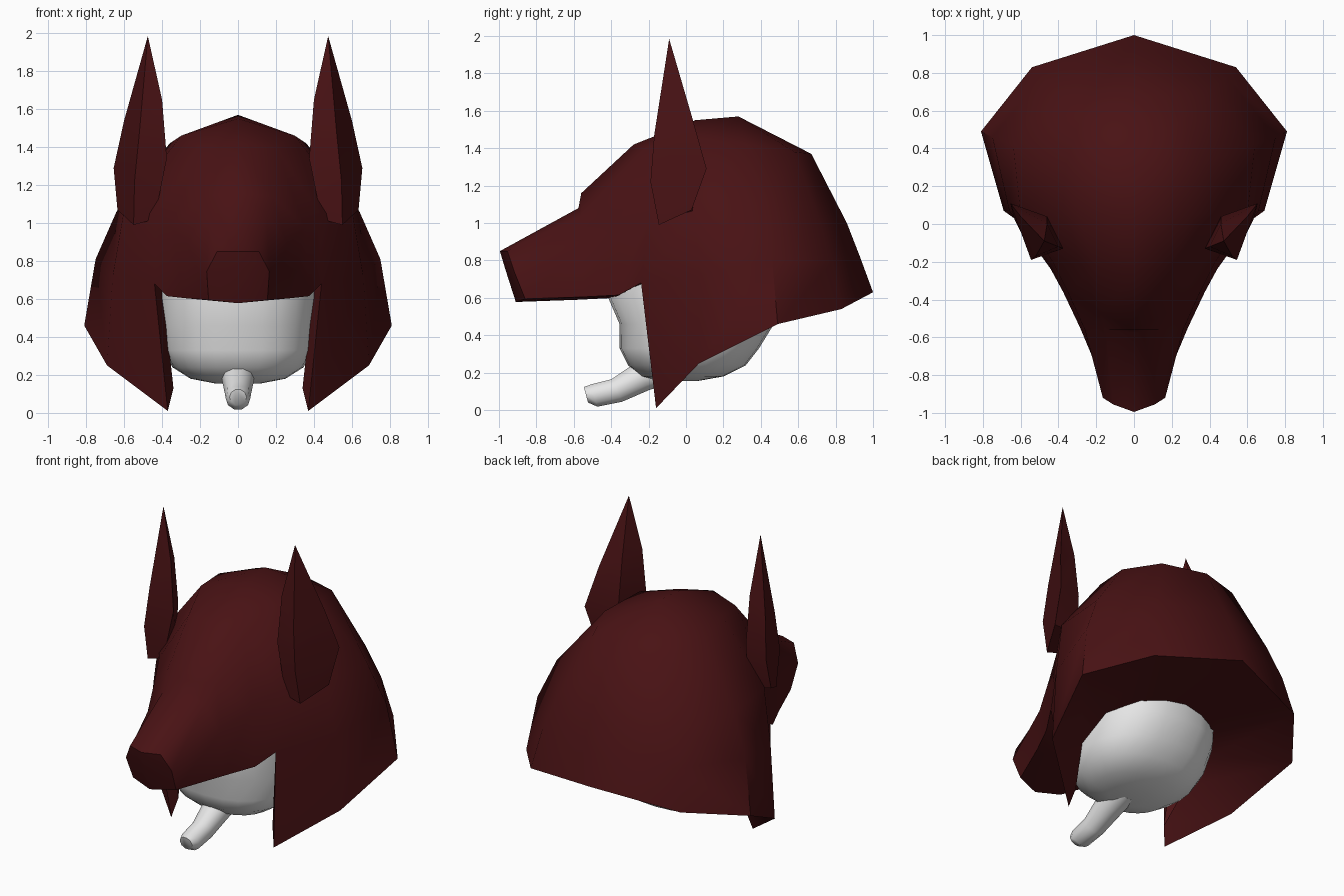
import bpy, bmesh, math
from mathutils import Vector

if "Cube" in bpy.data.objects:
    bpy.data.objects.remove(bpy.data.objects["Cube"])


def material(name, rgb):
    m = bpy.data.materials.new(name)
    m.use_nodes = True
    m.diffuse_color = (*rgb, 1)
    bsdf = next(n for n in m.node_tree.nodes if n.type == 'BSDF_PRINCIPLED')
    bsdf.inputs["Base Color"].default_value = (*rgb, 1)
    bsdf.inputs["Roughness"].default_value = 0.7
    return m


maroon = material("dark maroon", (0.066, 0.006, 0.007))
white = material("off white", (0.8, 0.8, 0.8))


def build(name, faces, mat, mirror=False, angle=50):
    """Make an object from faces given as lists of points."""
    bm = bmesh.new()
    for pts in faces:
        bm.faces.new([bm.verts.new(p) for p in pts])
    bmesh.ops.remove_doubles(bm, verts=bm.verts, dist=0.0005)
    if mirror:
        geom = bm.verts[:] + bm.edges[:] + bm.faces[:]
        bmesh.ops.mirror(bm, geom=geom, axis='X', merge_dist=0.0005)
        bmesh.ops.remove_doubles(bm, verts=bm.verts, dist=0.0005)
    bmesh.ops.recalc_face_normals(bm, faces=bm.faces)
    me = bpy.data.meshes.new(name)
    bm.to_mesh(me)
    bm.free()
    me.materials.append(mat)
    ob = bpy.data.objects.new(name, me)
    bpy.context.collection.objects.link(ob)
    bpy.ops.object.select_all(action='DESELECT')
    ob.select_set(True)
    bpy.context.view_layer.objects.active = ob
    bpy.ops.object.shade_smooth_by_angle(angle=math.radians(angle))
    return ob


def loft(rows, closed=False):
    """Quads between neighbouring rows of points."""
    faces = []
    for a, b in zip(rows, rows[1:]):
        n = len(a)
        for i in range(n if closed else n - 1):
            j = (i + 1) % n
            faces.append([a[i], a[j], b[j], b[i]])
    return faces


# Hood: half rows from the crown ring down to the rim and the inner lining,
# each running from the back centre round to the front cheek
ring = [(0, .67, 1.37), (.27, .58, 1.38), (.36, .32, 1.42), (.30, .05, 1.46), (.20, -.22, 1.40)]
temple = [(0, .86, 1.0), (.42, .72, 1.0), (.64, .42, 1.06), (.60, .05, 1.07), (.43, -.20, 1.05)]
cheek = [(0, .93, .82), (.49, .78, .79), (.75, .46, .81), (.66, .07, .72), (.44, -.24, .68)]
rim = [(0, 1.0, .63), (.54, .83, .54), (.81, .49, .46), (.69, .07, .25), (.37, -.16, .01)]
lining = [(0, .46, .56), (.28, .40, .52), (.40, .22, .47), (.40, .0, .36), (.34, -.13, .13)]
hood = loft([ring, temple, cheek, rim, lining])
crown, top, brow_top = (0, .28, 1.57), (0, .05, 1.55), (0, -.28, 1.42)
hood += [[crown, ring[0], ring[1]], [crown, ring[1], ring[2]],
         [crown, ring[2], ring[3], top], [top, ring[3], ring[4], brow_top],
         [cheek[4], rim[4], lining[4], (.40, -.08, .68)]]

# Muzzle: half sections from the forehead to the nose, top centre to bottom centre
forehead = [brow_top, ring[4], temple[4], cheek[4], (0, -.22, .66)]
brow = [(0, -.56, 1.16), (.18, -.47, 1.14), (.35, -.36, .98), (.375, -.36, .615), (0, -.38, .60)]
bridge = [(0, -.575, 1.08), (.15, -.56, 1.04), (.26, -.56, .88), (.285, -.55, .605), (0, -.58, .59)]
nose = [(0, -.995, .85), (.11, -.955, .85), (.165, -.92, .745), (.155, -.86, .595), (0, -.91, .578)]
tip = (0, -.965, .75)
hood += loft([forehead, brow, bridge, nose])
hood += [[nose[0], nose[1], nose[2], tip], [tip, nose[2], nose[3], nose[4]]]
build("jackal_hood", hood, maroon, mirror=True)

# Ears: four-sided tapering lofts
base = [(.44, -.14, 1.02), (.55, -.145, .99), (.635, .03, 1.07), (.48, .05, 1.05)]
wide = [(.375, -.13, 1.34), (.545, -.19, 1.22), (.655, .11, 1.29), (.46, .04, 1.32)]
upper = [(.40, -.12, 1.65), (.52, -.17, 1.47), (.60, .04, 1.54), (.46, .0, 1.62)]
point = (.475, -.09, 1.985)
ear = loft([base, wide, upper], closed=True) + [base]
ear += [[upper[i], upper[(i + 1) % 4], point] for i in range(4)]
for side, name in ((1, "left_ear"), (-1, "right_ear")):
    build(name, [[(x * side, y, z) for x, y, z in f] for f in ear], maroon, angle=40)

# Face: rounded stack of rings (height, half width, front y, back y)
levels = [(.155, .12, -.14, .06), (.18, .25, -.24, .20), (.24, .345, -.31, .32),
          (.33, .395, -.355, .39), (.46, .405, -.355, .47), (.61, .415, -.42, .48),
          (.80, .40, -.36, .48), (1.0, .30, -.25, .40)]


def oval(z, w, y0, y1, n=24):
    pts = []
    for i in range(n):
        t = math.tau * i / n
        c, s = math.cos(t), math.sin(t)
        pts.append((w * math.copysign(abs(c) ** .85, c),
                    (y0 + y1) / 2 + (y1 - y0) / 2 * math.copysign(abs(s) ** .85, s), z))
    return pts


rings = [oval(*lv) for lv in levels]
build("face", loft(rings, closed=True) + [rings[0], rings[-1]], white, angle=60)

# Chin beard: bent tube along (y, z, radius, tilt of the cross-section)
path = [(-.10, .22, .085, 35), (-.24, .175, .085, 35), (-.37, .105, .07, 25),
        (-.49, .078, .065, 15), (-.535, .082, .045, 15)]
tube = []
for y, z, r, tilt in path:
    a = math.radians(tilt)
    tube.append([(r * math.cos(t), y - r * math.sin(t) * math.sin(a),
                  z + r * math.sin(t) * math.cos(a))
                 for t in (math.tau * i / 10 for i in range(10))])
build("chin_beard", loft(tube, closed=True) + [tube[0], tube[-1]], white, angle=60)
